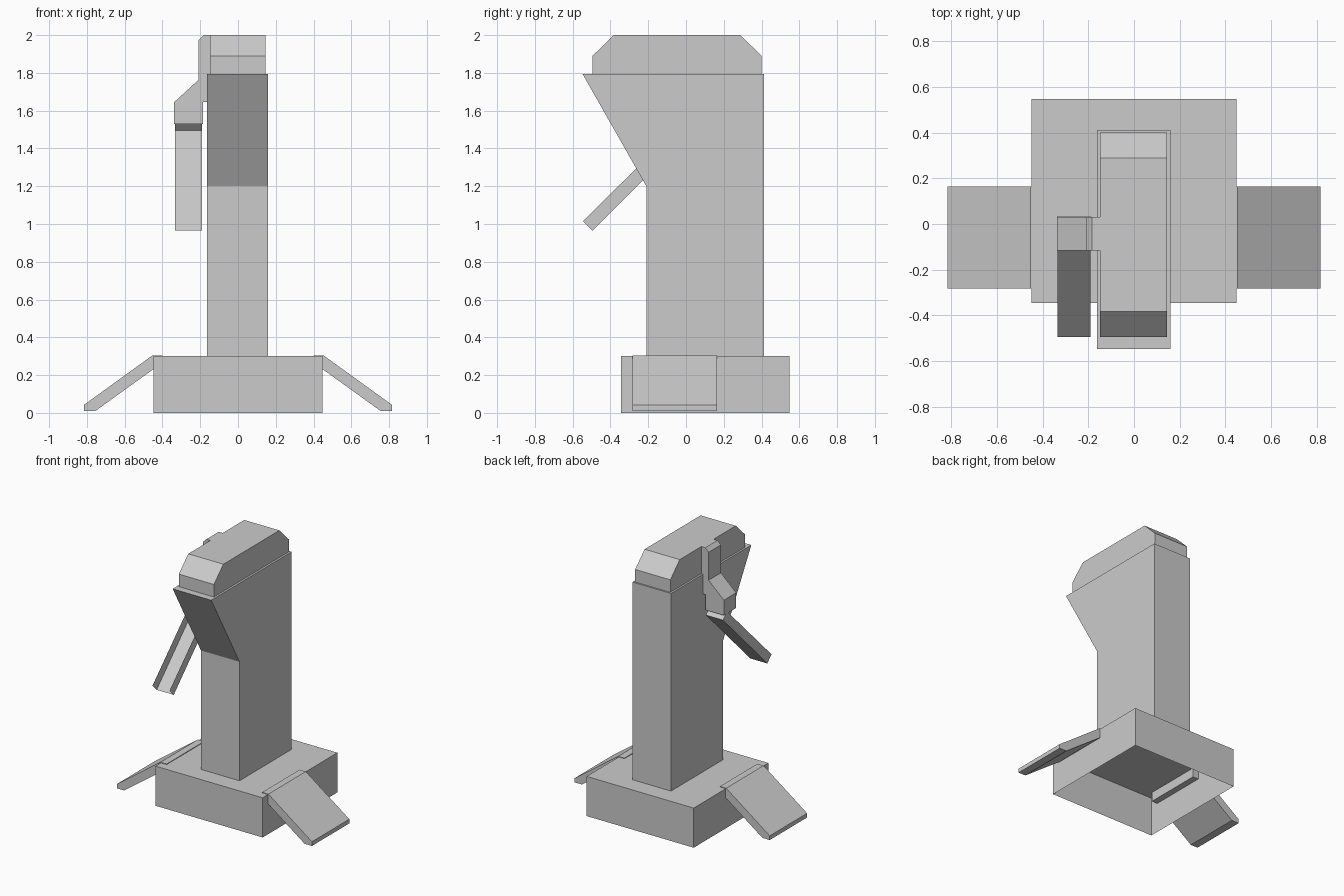
import bpy, bmesh
from mathutils import Vector

if "Cube" in bpy.data.objects:
    bpy.data.objects.remove(bpy.data.objects["Cube"])


def prism(name, profile, axis, lo, hi, skip=()):
    """Extrude a 2D profile along an axis; skip lists edges whose side face stays open."""
    def point(p, d):
        return Vector((d, p[0], p[1])) if axis == 'x' else Vector((p[0], d, p[1]))
    bm = bmesh.new()
    a = [bm.verts.new(point(p, lo)) for p in profile]
    b = [bm.verts.new(point(p, hi)) for p in profile]
    bm.faces.new(a)
    bm.faces.new(b[::-1])
    n = len(profile)
    for i in range(n):
        if i not in skip:
            j = (i + 1) % n
            bm.faces.new((a[j], a[i], b[i], b[j]))
    bmesh.ops.recalc_face_normals(bm, faces=bm.faces[:])
    mesh = bpy.data.meshes.new(name)
    bm.to_mesh(mesh)
    bm.free()
    obj = bpy.data.objects.new(name, mesh)
    bpy.context.collection.objects.link(obj)
    return obj


# Hollow base, open underneath
prism("base", [(-.345, 0), (.548, 0), (.548, .3), (-.345, .3)],
      'x', -.448, .448, skip=(0,))

# Sloping feet on both sides, hooked over the base edge
foot = prism("side_feet", [(.816, .01), (.816, .042), (.452, .305), (.4, .305),
                           (.4, .23), (.45, .23), (.755, .01)], 'y', -.282, .165)
foot.modifiers.new("mirror", 'MIRROR')

# Tower with an overhanging front
prism("tower", [(-.21, .3), (.412, .3), (.412, 1.795), (-.548, 1.795), (-.21, 1.2)],
      'x', -.163, .16)

# Bevelled cap
prism("cap", [(-.495, 1.795), (.4, 1.795), (.4, 1.89), (.288, 2), (-.382, 2), (-.495, 1.89)],
      'x', -.149, .145)

# Bracket stepping out from the tower's left side
prism("bracket", [(-.149, 2), (-.183, 2), (-.21, 1.973), (-.21, 1.762), (-.338, 1.645),
                  (-.338, 1.53), (-.185, 1.53), (-.185, 1.645), (-.149, 1.645)],
      'y', -.117, .03)

# Open chute hanging from the bracket: floor, two walls and upper end
prism("chute", [(-.495, .965), (.035, 1.495), (-.013, 1.543), (-.545, 1.015)],
      'x', -.334, -.191, skip=(2, 3))
